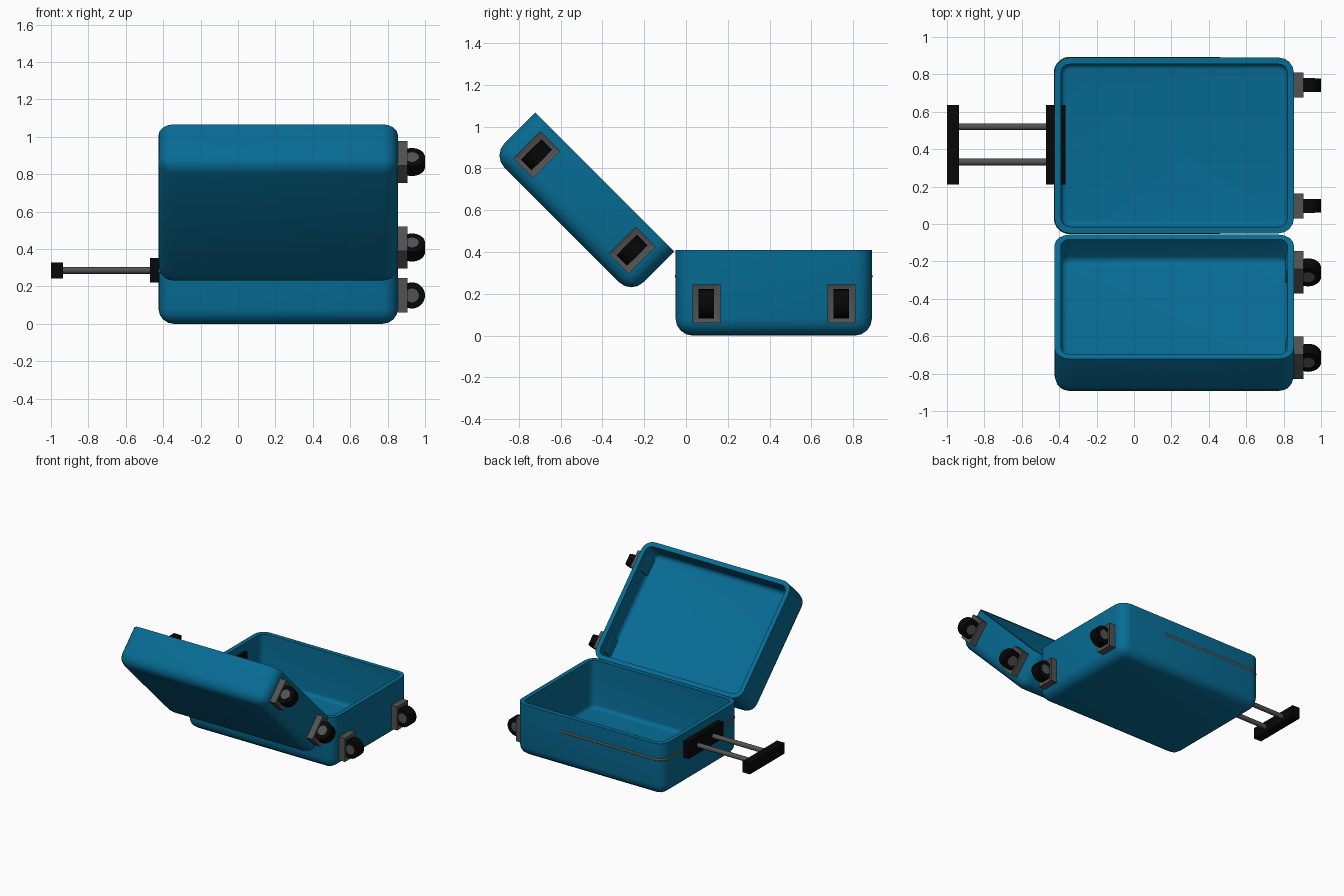
import bpy, bmesh
from math import pi, cos, sin, radians
from mathutils import Matrix, Vector

if "Cube" in bpy.data.objects:
    bpy.data.objects.remove(bpy.data.objects["Cube"])


def material(name, rgb):
    m = bpy.data.materials.new(name)
    m.diffuse_color = (*rgb, 1)
    m.use_nodes = True
    m.node_tree.nodes["Principled BSDF"].inputs["Base Color"].default_value = m.diffuse_color
    return m


BLUE = material("blue", (0.002, 0.15, 0.3))
BLACK = material("black", (0.002, 0.002, 0.002))
GREY = material("dark_grey", (0.085, 0.085, 0.085))


def finish(bm, name, mat, xf=Matrix(), smooth=True):
    me = bpy.data.meshes.new(name)
    bmesh.ops.recalc_face_normals(bm, faces=bm.faces)
    bm.to_mesh(me)
    bm.free()
    ob = bpy.data.objects.new(name, me)
    bpy.context.collection.objects.link(ob)
    me.materials.append(mat)
    ob.matrix_world = xf
    if smooth:
        bpy.ops.object.select_all(action='DESELECT')
        ob.select_set(True)
        bpy.context.view_layer.objects.active = ob
        bpy.ops.object.shade_smooth_by_angle(angle=radians(35))
    return ob


def cube(lo, hi):
    bm = bmesh.new()
    lo, hi = Vector(lo), Vector(hi)
    size = hi - lo
    bmesh.ops.create_cube(bm, size=1, matrix=Matrix.Translation((lo + hi) / 2)
                          @ Matrix.Diagonal((*size, 1)))
    return bm


def box(name, lo, hi, mat, xf=Matrix(), bevel=0.0):
    bm = cube(lo, hi)
    if bevel:
        bmesh.ops.bevel(bm, geom=bm.edges[:], offset=bevel, segments=2, profile=0.5, affect='EDGES')
    return finish(bm, name, mat, xf)


def cylinder(name, centre, r, length, axis, mat, xf=Matrix()):
    bm = bmesh.new()
    rot = Matrix.Rotation(pi / 2, 4, 'Y' if axis == 'X' else 'X')
    bmesh.ops.create_cone(bm, cap_ends=True, segments=28, radius1=r, radius2=r, depth=length,
                          matrix=Matrix.Translation(centre) @ rot)
    return finish(bm, name, mat, xf)


X0, X1, W = -0.425, 0.855, 0.94
Y = W / 2


# Hollowed half shell (centred on local y) with its two wheels
def case_half(name, height, depth, fillet, bumps, xf):
    bm = cube((X0, -Y, 0), (X1, Y, height))
    edges = [e for e in bm.edges if min(v.co.z for v in e.verts) < 0.001]
    bmesh.ops.bevel(bm, geom=edges, offset=0.082, segments=4, profile=0.5, affect='EDGES')
    top = max(bm.faces, key=lambda f: f.calc_center_median().z)
    bmesh.ops.inset_region(bm, faces=[top], thickness=0.035)
    floor = bmesh.ops.extrude_discrete_faces(bm, faces=[top])["faces"][0]
    bmesh.ops.translate(bm, verts=floor.verts[:], vec=(0, 0, -depth))
    bmesh.ops.bevel(bm, geom=floor.edges[:], offset=fillet, segments=4, profile=0.5, affect='EDGES')
    finish(bm, name + "_shell", BLUE, xf)

    for i, y in enumerate((-0.323, 0.323)):
        tag = f"{name}_{i + 1}"
        # Wheel housing with recessed socket
        bm = cube((0.83, y - 0.067, 0.06), (0.905, y + 0.067, 0.245))
        face = max(bm.faces, key=lambda f: f.calc_center_median().x)
        bmesh.ops.inset_region(bm, faces=[face], thickness=0.028)
        bmesh.ops.translate(bm, verts=face.verts[:], vec=(-0.01, 0, 0))
        finish(bm, "wheel_housing_" + tag, GREY, xf)
        # Inner bump behind the housing
        if bumps:
            box("wheel_bump_" + tag, (0.81, y - 0.07, 0.07), (0.84, y + 0.07, 0.235), BLUE, xf, 0.01)
        # Wheel and hub
        cylinder("wheel_" + tag, (0.93, y, 0.152), 0.07, 0.072, 'Y', BLACK, xf)
        cylinder("wheel_hub_" + tag, (0.93, y, 0.152), 0.037, 0.075, 'Y', GREY, xf)


case_half("base", 0.41, 0.375, 0.03, False, Matrix.Translation((0, 0.42, 0)))
case_half("lid", 0.29, 0.165, 0.035, True, Matrix.Translation((0, -0.262, 0.197))
          @ Matrix.Rotation(-pi / 4, 4, 'X') @ Matrix.Translation((0, -Y, 0)))

# Seam strip around the handle end of the base
R, ins = 0.082, 0.011
r = R - ins
pts = [(0.46, 0.42 + Y - ins)]
for cy, a0 in ((0.42 + Y - R, 90), (0.42 - Y + R, 180)):
    for k in range(9):
        a = radians(a0 + 90 * k / 8)
        pts.append((X0 + R + r * cos(a), cy + r * sin(a)))
pts.append((0.46, 0.42 - Y + ins))
cu = bpy.data.curves.new("seam_strip", 'CURVE')
cu.dimensions = '3D'
cu.bevel_depth = 0.015
cu.bevel_resolution = 2
cu.use_fill_caps = True
sp = cu.splines.new('POLY')
sp.points.add(len(pts) - 1)
for p, (x, y) in zip(sp.points, pts):
    p.co = (x, y, 0.284, 1)
cu.materials.append(GREY)
bpy.context.collection.objects.link(bpy.data.objects.new("seam_strip", cu))

# Telescopic handle
box("handle_plate", (-0.47, 0.21, 0.222), (-0.365, 0.637, 0.352), BLACK)
box("handle_grip", (-1.0, 0.21, 0.243), (-0.935, 0.637, 0.328), BLACK)
for i, y in enumerate((0.332, 0.52)):
    cylinder(f"handle_rod_{i + 1}", (-0.70, y, 0.286), 0.018, 0.50, 'X', GREY)
